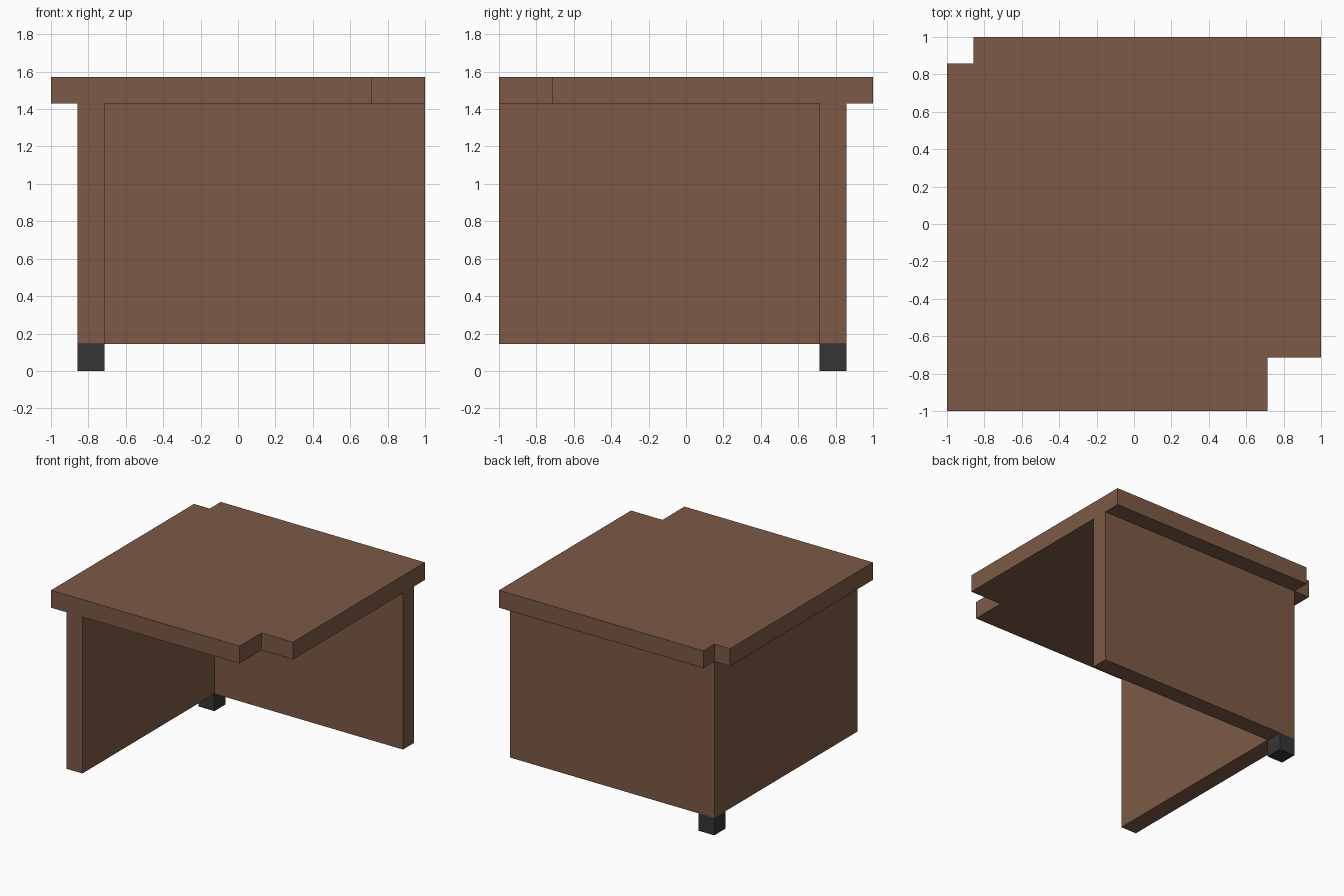
import bpy
import bmesh

cube = bpy.data.objects.get("Cube")
if cube:
    bpy.data.objects.remove(cube, do_unlink=True)

U = 1 / 7  # panel thickness; all parts sit on this module


def make_material(name, rgb):
    mat = bpy.data.materials.new(name)
    mat.use_nodes = True
    color = (*rgb, 1.0)
    mat.diffuse_color = color
    bsdf = next(n for n in mat.node_tree.nodes if n.type == 'BSDF_PRINCIPLED')
    bsdf.inputs["Base Color"].default_value = color
    return mat


def extrude_outline(name, outline, z0, z1, mat):
    """Solid prism from a counter-clockwise outline given in modules."""
    bm = bmesh.new()
    face = bm.faces.new([bm.verts.new((x * U, y * U, z0 * U)) for x, y in outline])
    top = bmesh.ops.extrude_face_region(bm, geom=[face])["geom"]
    bmesh.ops.translate(bm, vec=(0, 0, (z1 - z0) * U),
                        verts=[v for v in top if isinstance(v, bmesh.types.BMVert)])
    bmesh.ops.recalc_face_normals(bm, faces=bm.faces)
    mesh = bpy.data.meshes.new(name)
    bm.to_mesh(mesh)
    bm.free()
    mesh.materials.append(mat)
    obj = bpy.data.objects.new(name, mesh)
    bpy.context.collection.objects.link(obj)
    return obj


wood = make_material("brown wood", (0.205, 0.102, 0.061))
rubber = make_material("dark foot", (0.036, 0.036, 0.036))

# Table top with a large notch at the front and a small one at the back corner
extrude_outline("table_top",
                [(-7, -7), (5, -7), (5, -5), (7, -5), (7, 7), (-6, 7), (-6, 6), (-7, 6)],
                10, 11, wood)

# L-shaped side and back panels
extrude_outline("corner_panels",
                [(-6, -7), (-5, -7), (-5, 5), (7, 5), (7, 6), (-6, 6)],
                1, 10, wood)

# Single foot under the corner
extrude_outline("corner_foot", [(-6, 5), (-5, 5), (-5, 6), (-6, 6)], 0, 1, rubber)
